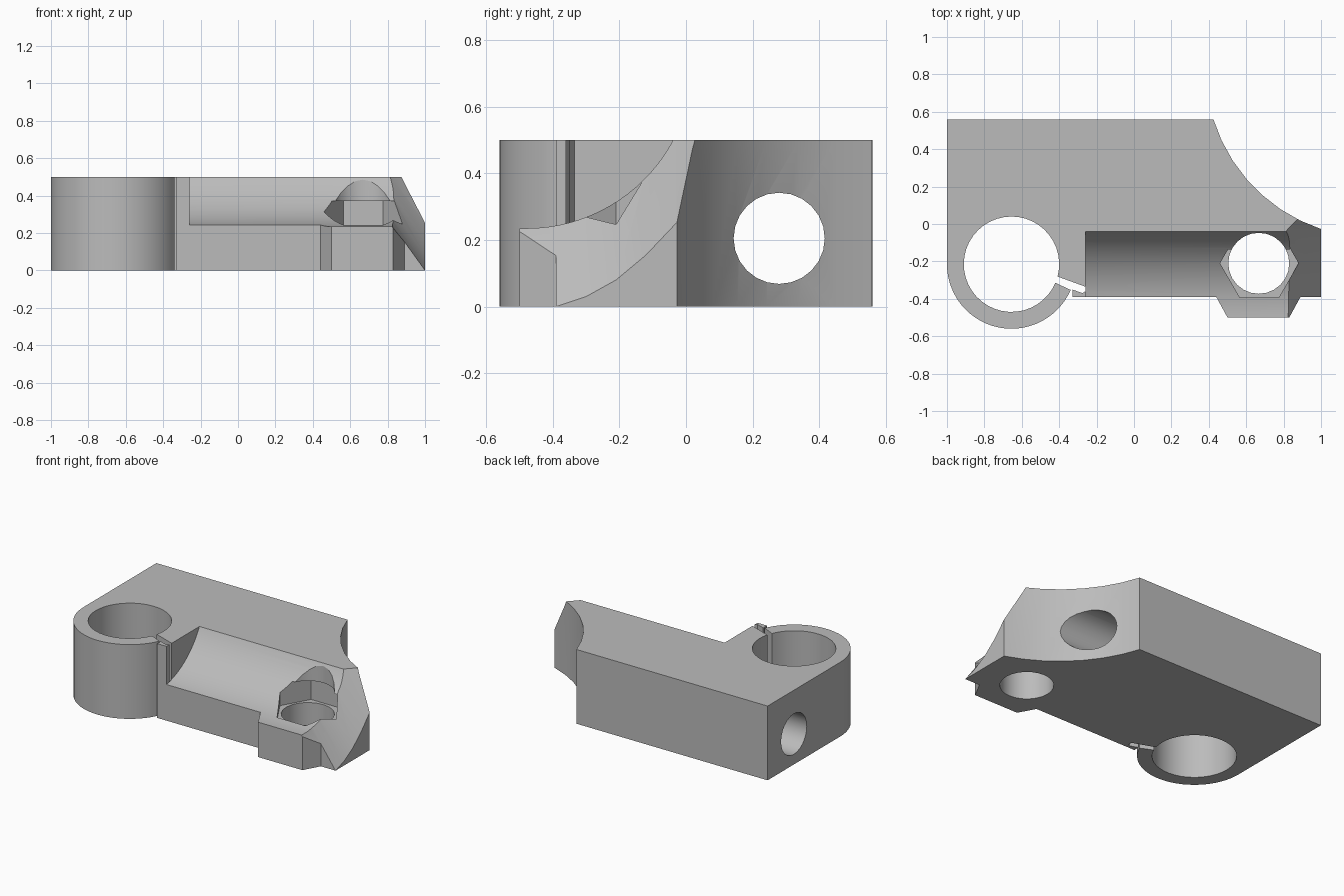
import bpy, bmesh
from math import cos, sin, radians
from mathutils import Vector

if "Cube" in bpy.data.objects:
    bpy.data.objects.remove(bpy.data.objects["Cube"])

grey = bpy.data.materials.new("machined grey")
grey.use_nodes = True
grey.diffuse_color = (0.5, 0.5, 0.5, 1)
grey.node_tree.nodes["Principled BSDF"].inputs["Base Color"].default_value = (0.5, 0.5, 0.5, 1)


def arc(cx, cy, r, a0, a1, n):
    angles = [radians(a0 + (a1 - a0) * i / n) for i in range(n + 1)]
    return [(cx + r * cos(a), cy + r * sin(a)) for a in angles]


def prism(name, points, sweep):
    """Sweep a closed planar outline along a vector."""
    bm = bmesh.new()
    face = bm.faces.new([bm.verts.new(p) for p in points])
    out = bmesh.ops.extrude_face_region(bm, geom=[face])
    moved = [v for v in out["geom"] if isinstance(v, bmesh.types.BMVert)]
    bmesh.ops.translate(bm, verts=moved, vec=Vector(sweep))
    bmesh.ops.recalc_face_normals(bm, faces=bm.faces)
    mesh = bpy.data.meshes.new(name)
    bm.to_mesh(mesh)
    bm.free()
    mesh.materials.append(grey)
    obj = bpy.data.objects.new(name, mesh)
    bpy.context.collection.objects.link(obj)
    return obj


def upright(name, outline, z0, z1):
    return prism(name, [(x, y, z0) for x, y in outline], (0, 0, z1 - z0))


def lengthwise(name, outline, x0, x1):
    return prism(name, [(x0, y, z) for y, z in outline], (x1 - x0, 0, 0))


# Body outline: split clamp ring, slot, front tab and hollowed back corner
ring = (-0.655, -0.215)
outline = [(-1, 0.56)]
outline += arc(*ring, 0.345, 180, 336.5, 28)
outline += arc(*ring, 0.255, -23, -375, 40)
outline += [(-0.26, -0.335), (-0.26, -0.36), (-0.275, -0.37), (-0.33, -0.35), (-0.33, -0.39)]
outline += [(0.44, -0.39), (0.5, -0.5), (0.83, -0.5), (0.89, -0.39), (1, -0.39)]
outline += arc(1.284, 0.827, 0.9, 251.6, 197.3, 7)
body = upright("clamp_body", outline, 0, 0.5)

# Rounded trough along the front, open to the right end
trough = arc(-0.48, 0.735, 0.5, 0, -90, 24) + [(-0.8, 0.235), (-0.8, 0.735)]
# Curved slanting cut across the end
rake = [(0.35, 0.85), (0.15, 0.51), (0.03, 0.33), (-0.03, 0.25), (-0.12, 0.155),
        (-0.21, 0.08), (-0.3, 0.03), (-0.39, 0), (-0.7, -0.03), (-0.7, 0.85)]
lean = Vector((-0.18, 0, 0.25))
start = Vector((1, 0, 0)) - lean * 2

cutters = [
    lengthwise("trough_cutter", trough, -0.26, 1.4),
    prism("end_cutter", [start + Vector((0, y, z)) for y, z in rake], lean * 6),
    lengthwise("cross_hole_cutter", arc(0.28, 0.205, 0.137, 0, 345, 23), -1.2, 1.2),
    upright("nut_pocket_cutter", arc(0.67, -0.21, 0.21, 0, 300, 5), 0.225, 0.372),
    upright("bolt_hole_cutter", arc(0.667, -0.21, 0.163, 0, 345, 23), -0.2, 0.8),
]

bpy.context.view_layer.objects.active = body
for cutter in cutters:
    cutter.hide_render = True
    cut = body.modifiers.new(cutter.name, "BOOLEAN")
    cut.operation = "DIFFERENCE"
    cut.solver = "EXACT"
    cut.object = cutter
    bpy.ops.object.modifier_apply(modifier=cut.name)
    bpy.data.objects.remove(cutter)

# Smooth curved walls, crisp edges
bpy.ops.object.select_all(action="DESELECT")
body.select_set(True)
bpy.ops.object.shade_smooth_by_angle(angle=radians(25))
